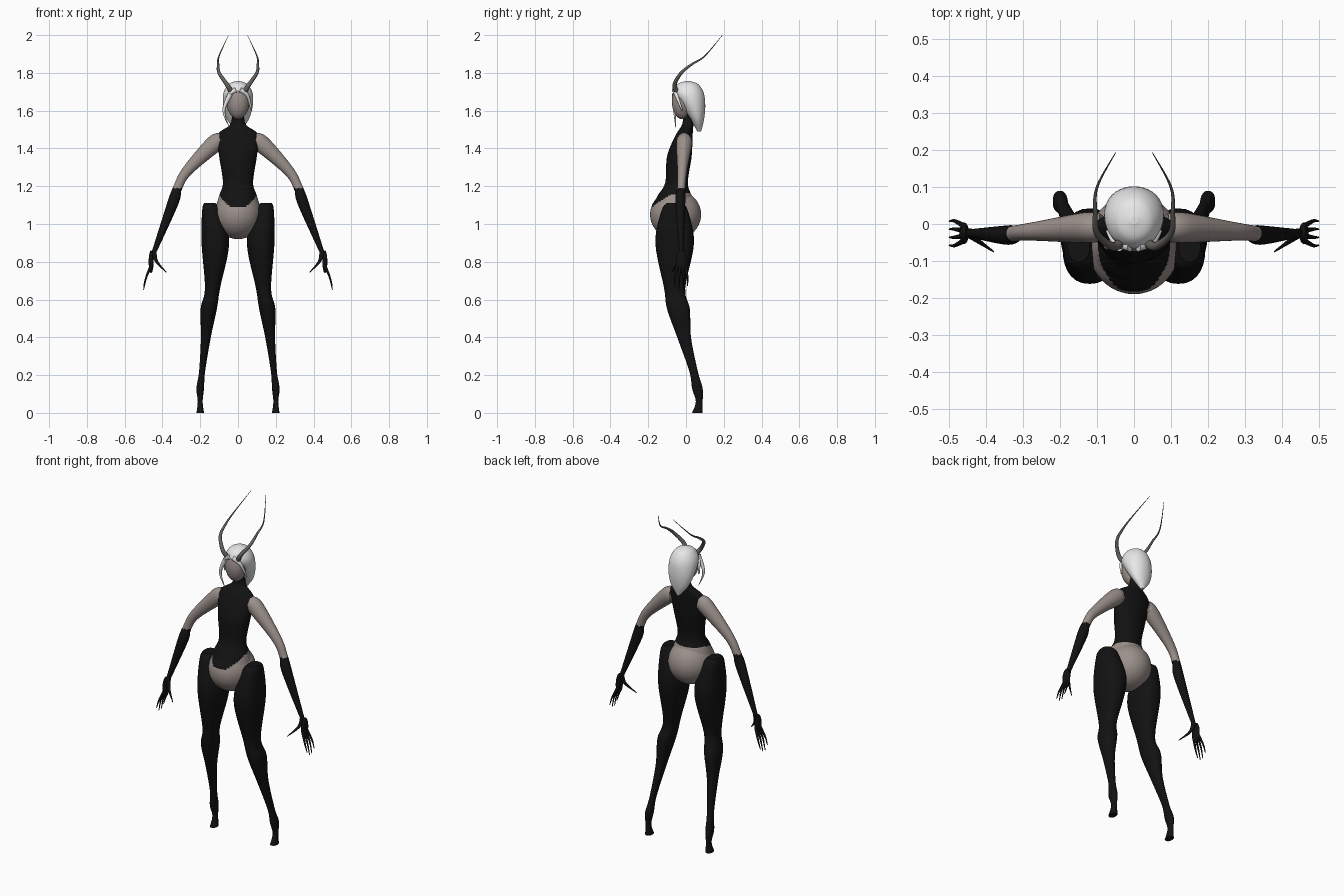
import bpy, bmesh, math
from mathutils import Matrix, Vector

cube = bpy.data.objects.get("Cube")
if cube:
    bpy.data.objects.remove(cube, do_unlink=True)


def make_material(name, color):
    material = bpy.data.materials.new(name)
    material.use_nodes = True
    material.diffuse_color = (*color, 1)
    bsdf = material.node_tree.nodes["Principled BSDF"]
    bsdf.inputs["Base Color"].default_value = (*color, 1)
    return material


skin = make_material("skin taupe", (.33, .28, .26))
suit = make_material("suit black", (.006, .006, .006))
white = make_material("hair white", (.8, .8, .8))
horn_grey = make_material("horn grey", (.13, .12, .11))


def finish(name, bm, materials, mirror, rule):
    """Turn a bmesh into a shaded object, colouring faces by the rule."""
    bmesh.ops.recalc_face_normals(bm, faces=bm.faces)
    for face in bm.faces:
        face.smooth = len(face.verts) <= 4
        face.material_index = int(rule(face.calc_center_median())) if rule else 0
    mesh = bpy.data.meshes.new(name)
    bm.to_mesh(mesh)
    bm.free()
    for material in materials:
        mesh.materials.append(material)
    part = bpy.data.objects.new(name, mesh)
    bpy.context.collection.objects.link(part)
    if mirror:
        part.modifiers.new("Mirror", "MIRROR").use_mirror_merge = False


def ellipsoid(name, center, radii, materials, mirror=False, rule=None):
    bm = bmesh.new()
    bmesh.ops.create_uvsphere(bm, u_segments=48, v_segments=40, radius=1)
    place = Matrix.Translation(center) @ Matrix.Diagonal((*radii, 1))
    bmesh.ops.transform(bm, matrix=place, verts=bm.verts)
    finish(name, bm, materials, mirror, rule)


def spline(rows, steps):
    """Catmull-Rom interpolation between rows of numbers."""
    result = []
    last = len(rows) - 1
    for i in range(last):
        before, start, end, after = (
            Vector(rows[min(max(i + k, 0), last)]) for k in (-1, 0, 1, 2))
        leave, arrive = (end - before) / 2, (after - start) / 2
        for step in range(steps):
            t = step / steps
            ease = t * t * (3 - 2 * t)
            result.append(start.lerp(end, ease) + leave * t * (1 - t) ** 2
                          - arrive * t * t * (1 - t))
    return result + [Vector(rows[last])]


def loft(name, rows, materials, sides=24, steps=6, level=False, power=1,
         mirror=False, rule=None):
    """Tube through rows of x, y, z, half width, half depth; level keeps rings flat."""
    rows = spline(rows, steps)
    path = [Vector(row[:3]) for row in rows]
    bm = bmesh.new()
    rings = []
    for i, row in enumerate(rows):
        side, deep = Vector((1, 0, 0)), Vector((0, 1, 0))
        if not level:
            along = (path[min(i + 1, len(path) - 1)] - path[max(i - 1, 0)]).normalized()
            side = deep.cross(along).normalized()
            deep = along.cross(side)
        ring = []
        for k in range(sides):
            angle = math.tau * k / sides
            c, s = math.cos(angle), math.sin(angle)
            across = math.copysign(abs(c) ** power, c) * row[3]
            inward = math.copysign(abs(s) ** power, s) * row[4]
            ring.append(bm.verts.new(path[i] + side * across + deep * inward))
        rings.append(ring)
    for low, high in zip(rings, rings[1:]):
        for k in range(sides):
            bm.faces.new((low[k - 1], low[k], high[k], high[k - 1]))
    bm.faces.new(rings[0])
    bm.faces.new(rings[-1])
    finish(name, bm, materials, mirror, rule)


def centred(rows):
    """Rows of y, z, half width, half depth on the middle plane."""
    return [(0, *row) for row in rows]


def limb(rows, depth):
    """Rows of x, y, z, half width with one depth ratio."""
    return [(*row, row[-1] * depth) for row in rows]


def taper(points, thick, thin):
    """Rows whose round section shrinks evenly along the points."""
    sizes = [thick + (thin - thick) * i / (len(points) - 1) for i in range(len(points))]
    return [(*point, size, size) for point, size in zip(points, sizes)]


def is_suit(p):
    """The bodysuit hem dips towards the front."""
    dip = max(0, -p.y - .05) / .13
    return p.z > 1.16 - .07 * dip ** 1.5


# Hips and torso
ellipsoid("hips", (0, -.055, 1.05), (.126, .135, .13), [skin, suit], rule=is_suit)
loft("torso", centred([
    (-.06, 1.08, .12, .12), (-.06, 1.15, .1, .09), (-.05, 1.22, .08, .06),
    (-.035, 1.36, .1, .065), (-.01, 1.47, .11, .045), (.01, 1.53, .04, .03),
    (.02, 1.62, .03, .03),
]), [skin, suit], sides=48, steps=10, level=True, rule=is_suit)

# Legs with stockings and small stub feet
loft("legs", limb([
    (.2, .06, 0, .02), (.2, .07, .06, .013), (.2, .06, .13, .02),
    (.19, .04, .22, .016), (.17, -.01, .4, .026), (.155, -.04, .55, .043),
    (.135, -.06, .66, .04), (.12, -.06, .9, .073), (.14, -.06, 1.07, .05),
    (.15, -.06, 1.11, .03),
], 1.4), [suit], sides=28, level=True, power=.85, mirror=True)

# Arms, bare above the elbow and gloved below
loft("arms", limb([
    (.09, -.01, 1.44, .04), (.13, -.01, 1.42, .046), (.27, -.02, 1.28, .028),
    (.32, -.025, 1.19, .024), (.345, -.03, 1.11, .029), (.445, -.025, .85, .012),
], .9), [skin, suit], sides=28, steps=10, mirror=True, rule=lambda p: p.z < 1.19)

# Hands with fanned fingers
ellipsoid("palms", (.46, -.025, .8), (.013, .029, .06), [suit], mirror=True)
for i in range(4):
    fan = (i - 1.5) * .022
    loft(f"finger_{i + 1}", taper([
        (.46, fan * .6 - .025, .78), (.485, fan - .025, .72),
        (.5, fan - .025, .64 + abs(fan)),
    ], .008, .002), [suit], sides=8, mirror=True)
loft("thumbs", taper([
    (.445, -.025, .85), (.43, -.04, .8), (.38, -.075, .745),
], .014, .002), [suit], sides=10, mirror=True)

# Face and hair
ellipsoid("face", (0, -.02, 1.65), (.06, .055, .095), [skin])
loft("hair", centred([
    (.07, 1.49, .01, .01), (.06, 1.55, .055, .035), (.04, 1.62, .077, .062),
    (.015, 1.69, .078, .08), (.01, 1.74, .05, .055), (.01, 1.757, .01, .01),
]), [white], sides=36, level=True)

# Parted fringe, and one long loose lock on the right
loft("fringe", taper([
    (.01, -.06, 1.71), (.05, -.05, 1.68), (.072, -.02, 1.6),
], .015, .004), [white], sides=12, mirror=True)
loft("loose_lock", taper([
    (-.04, -.06, 1.69), (-.075, -.06, 1.6), (-.045, -.055, 1.51),
], .014, .001), [white], sides=12)

# Horns sweeping up, out and back
loft("horns", taper([
    (.035, -.05, 1.7), (.06, -.06, 1.74), (.1, -.025, 1.8), (.105, .03, 1.845),
    (.1, .1, 1.89), (.05, .193, 2),
], .014, .001), [horn_grey], sides=12, steps=8, mirror=True)
